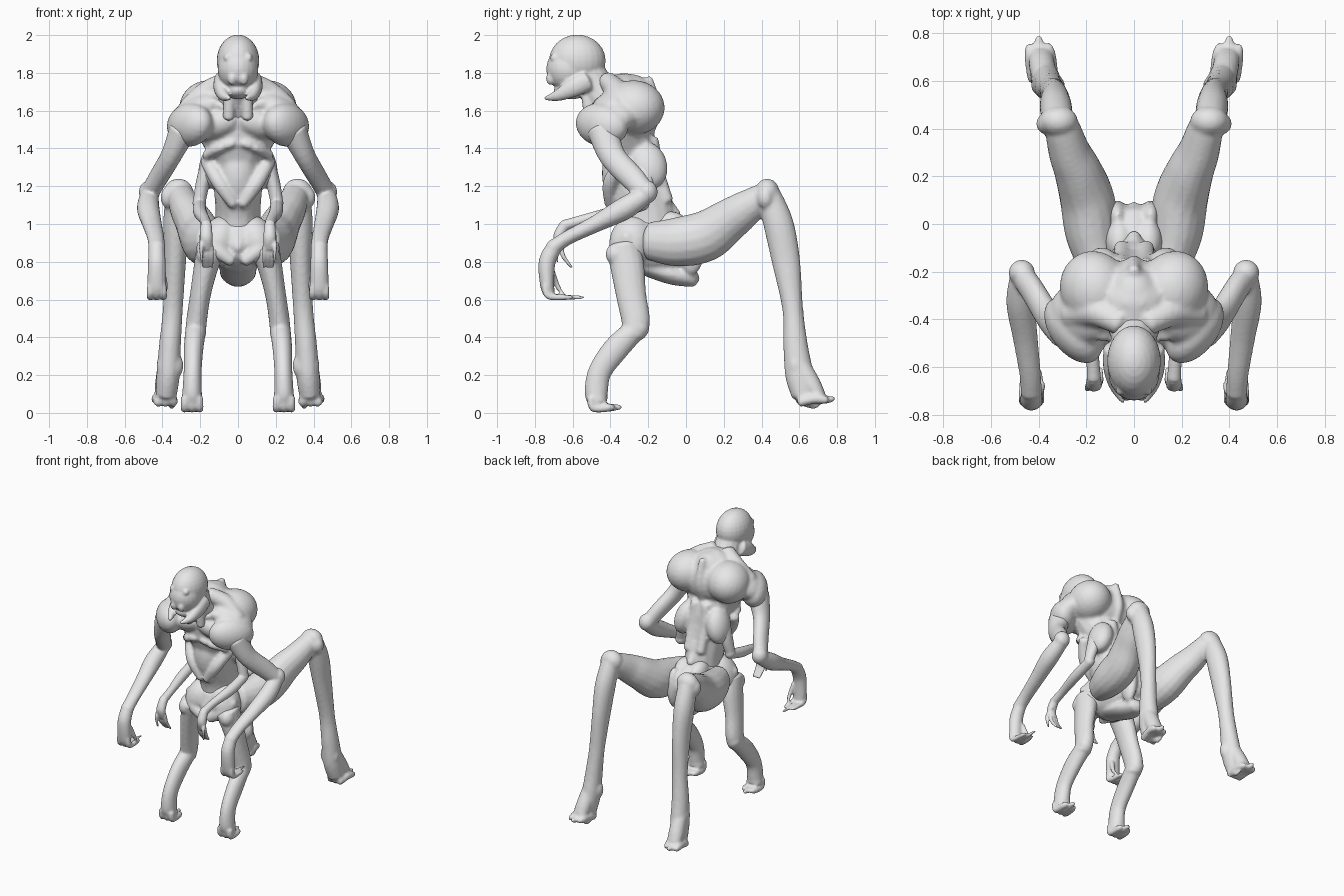
import bpy, bmesh, math
from mathutils import Vector, Matrix, Euler

skin = bpy.data.materials.new("pale grey skin")
skin.diffuse_color = (0.8, 0.8, 0.8, 1)


def spline(p, n=5):
    """Catmull-Rom resampling of (x, y, z, half width, half depth) stations."""
    out = []
    for i in range(len(p) - 1):
        a, b, c, d = p[max(i - 1, 0)], p[i], p[i + 1], p[min(i + 2, len(p) - 1)]
        for k in range(n):
            t = k / n
            out.append([0.5 * (2 * B + (C - A) * t + (2 * A - 5 * B + 4 * C - D) * t * t
                               + (3 * B - A - 3 * C + D) * t ** 3) for A, B, C, D in zip(a, b, c, d)])
    return out + [list(p[-1])]


def tube(bm, *stations, sides=16):
    """Elliptical loft; half width lies along x, half depth across the path."""
    p = spline([s if len(s) == 5 else (*s, s[3]) for s in stations])
    pos = [Vector(q[:3]) for q in p]
    rings = []
    for i, q in enumerate(p):
        t = (pos[min(i + 1, len(p) - 1)] - pos[max(i - 1, 0)]).normalized()
        u = Vector((1, 0, 0)) if abs(t.x) < 0.9 else Vector((0, 1, 0))
        u = (u - t * u.dot(t)).normalized()
        v = t.cross(u)
        w, d = max(q[3], 0.004), max(q[4], 0.004)
        rings.append([bm.verts.new(pos[i] + u * w * math.cos(a) + v * d * math.sin(a))
                      for a in (2 * math.pi * k / sides for k in range(sides))])
        if i in (0, len(p) - 1):
            tip = bm.verts.new(pos[i] + t * min(w, d) * (0.6 if i else -0.6))
            if i == 0:
                first = tip
            else:
                for k in range(sides):
                    bm.faces.new((tip, rings[-1][k], rings[-1][(k + 1) % sides]))
    for k in range(sides):
        j = (k + 1) % sides
        bm.faces.new((first, rings[0][j], rings[0][k]))
        for r, s in zip(rings, rings[1:]):
            bm.faces.new((r[k], r[j], s[j], s[k]))


def blob(bm, c, r, rot=(0, 0, 0)):
    m = Matrix.Translation(c) @ Euler([math.radians(a) for a in rot]).to_matrix().to_4x4() @ Matrix.Diagonal((*r, 1))
    bmesh.ops.create_uvsphere(bm, u_segments=24, v_segments=14, radius=1, matrix=m)


def part(name, build, voxel, smooth=2):
    """Build the right half, mirror it, and fuse the muscles into one skin."""
    bm = bmesh.new()
    build(bm)
    bmesh.ops.recalc_face_normals(bm, faces=bm.faces)
    me = bpy.data.meshes.new(name)
    bm.to_mesh(me)
    bm.free()
    me.materials.append(skin)
    me.polygons.foreach_set("use_smooth", [True] * len(me.polygons))
    ob = bpy.data.objects.new(name, me)
    bpy.context.collection.objects.link(ob)
    mir = ob.modifiers.new("Mirror", 'MIRROR')
    mir.use_mirror_merge = False
    rm = ob.modifiers.new("Fuse", 'REMESH')
    rm.mode, rm.voxel_size, rm.use_smooth_shade = 'VOXEL', voxel, True
    sm = ob.modifiers.new("Soften", 'SMOOTH')
    sm.factor, sm.iterations = 0.5, smooth


def torso(bm):
    tube(bm, (0, -.2, .9, .13, .16), (0, -.22, 1.06, .12, .16), (0, -.27, 1.2, .13, .155),
         (0, -.29, 1.35, .15, .15), (0, -.33, 1.48, .22, .15), (0, -.32, 1.6, .24, .175),
         (0, -.36, 1.69, .17, .14), (0, -.4, 1.74, .1, .09))
    blob(bm, (.16, -.28, 1.615), (.15, .17, .145), (0, 25, -20))      # shoulder blade
    blob(bm, (.255, -.445, 1.525), (.16, .095, .115), (0, 8, 53))     # deltoid
    blob(bm, (.21, -.37, 1.6), (.16, .13, .085), (0, 28, 0))          # shoulder bridge
    blob(bm, (.115, -.43, 1.53), (.14, .085, .08), (0, 15, 15))       # chest muscle
    blob(bm, (.13, -.2, 1.31), (.075, .1, .13), (15, -15, 0))         # lower shoulder blade
    blob(bm, (0, -.31, 1.71), (.1, .13, .085))                        # neck hump
    tube(bm, (.02, -.48, 1.58, .02), (.12, -.47, 1.64, .025), (.23, -.42, 1.65, .025))  # collar bone
    tube(bm, (.05, -.42, 1.76, .05), (.16, -.37, 1.7, .06), (.26, -.38, 1.61, .06))    # trapezius
    tube(bm, (.02, -.47, 1.43, .02), (.1, -.45, 1.4, .025), (.17, -.37, 1.36, .025))   # rib arch
    tube(bm, (.17, -.33, 1.34, .035), (.1, -.4, 1.22, .04), (.02, -.4, 1.1, .03))      # belly V
    blob(bm, (0, -.36, 1.27), (.1, .085, .17))
    tube(bm, (.05, -.1, 1.12, .035), (.05, -.15, 1.28, .035), (.045, -.18, 1.45, .035))  # back muscle
    tube(bm, (0, -.2, 1.77, .025), (0, -.16, 1.6, .03), (0, -.2, 1.46, .03), (0, -.16, 1.3, .03),
         (0, -.12, 1.15, .03), (0, -.05, 1.04, .03))                  # spine


def pelvis(bm):
    tube(bm, (0, -.36, .88, .09, .1), (0, -.29, .89, .15, .15), (0, -.15, .9, .16, .16),
         (0, -.02, .9, .12, .14), (0, .06, .9, .06, .09))
    tube(bm, (0, -.25, .79, .1, .05), (0, -.08, .735, .095, .055), (0, .05, .71, .06, .045))
    blob(bm, (.1, -.29, .91), (.1, .115, .14), (-15, -20, 0))         # hip
    tube(bm, (.03, -.38, .8, .03), (.12, -.37, .87, .04), (.18, -.3, .94, .035))
    blob(bm, (.06, -.07, .99), (.06, .09, .075), (-20, 0, 0))         # rump
    blob(bm, (.07, .03, .88), (.045, .07, .15))


def head(bm):
    blob(bm, (0, -.575, 1.865), (.113, .15, .137))
    blob(bm, (0, -.62, 1.82), (.108, .12, .12))
    tube(bm, (0, -.38, 1.6, .13, .12), (0, -.46, 1.7, .1, .1), (0, -.53, 1.8, .09, .1))
    tube(bm, (.045, -.53, 1.72, .03), (.05, -.51, 1.56, .03))         # neck cord
    blob(bm, (.055, -.695, 1.88), (.022, .024, .024))                 # eye
    blob(bm, (.03, -.715, 1.77), (.026, .026, .035))                  # nose lobe
    tube(bm, (.088, -.52, 1.76, .04, .055), (.095, -.6, 1.72, .034, .05),
         (.075, -.68, 1.68, .028, .03), (.045, -.745, 1.665, .01))    # mandible
    blob(bm, (0, -.61, 1.71), (.07, .09, .05))


def big_arm(bm):
    tube(bm, (.29, -.44, 1.5, .075, .085), (.355, -.39, 1.36, .055, .07),
         (.425, -.28, 1.24, .05, .065), (.465, -.22, 1.17, .05, .055))
    blob(bm, (.47, -.205, 1.17), (.055, .055, .06))
    tube(bm, (.47, -.22, 1.15, .05, .05), (.475, -.33, 1.08, .06, .06),
         (.455, -.48, 1.0, .052, .045), (.435, -.63, .925, .045, .038), (.43, -.71, .87, .045, .042))
    tube(bm, (.43, -.69, .89, .042), (.43, -.735, .8, .047, .045), (.43, -.735, .68, .05, .038),
         (.43, -.725, .635, .045, .032))                              # hooked hand
    for dx in (-.033, 0, .033):                                       # fingers
        tube(bm, (.43 + dx, -.745, .68, .018), (.43 + dx * 1.1, -.73, .62, .018),
             (.43 + dx, -.64, .612, .015), (.43 + dx * .9, -.54 - .06 * abs(dx) / .033, .612, .008))
    tube(bm, (.4, -.71, .75, .016), (.385, -.68, .67, .014), (.39, -.65, .63, .008))


def small_arm(bm):
    tube(bm, (.15, -.22, 1.33, .045, .06), (.185, -.22, 1.22, .038, .05), (.205, -.23, 1.12, .034, .036))
    blob(bm, (.205, -.23, 1.11), (.036, .038, .04))
    tube(bm, (.205, -.24, 1.1, .034), (.2, -.38, 1.06, .036), (.175, -.55, 1.02, .028),
         (.168, -.65, .99, .03))
    tube(bm, (.168, -.645, .99, .03), (.168, -.675, .93, .034, .028), (.165, -.66, .87, .03, .02))
    for dx in (-.022, 0, .022):
        tube(bm, (.165 + dx, -.665, .89, .013), (.163 + dx * 1.1, -.65, .83, .012),
             (.16 + dx, -.605, .77, .007))
    tube(bm, (.185, -.65, .94, .013), (.195, -.69, .88, .012), (.19, -.68, .8, .007))


def front_leg(bm):
    tube(bm, (.14, -.33, .88, .08, .09), (.17, -.31, .77, .065, .09), (.2, -.29, .62, .055, .08),
         (.22, -.265, .48, .055, .075), (.225, -.28, .41, .055, .06))
    blob(bm, (.225, -.25, .45), (.052, .055, .06))
    blob(bm, (.17, -.37, .84), (.05, .055, .06))
    tube(bm, (.225, -.28, .43, .055, .06), (.235, -.37, .34, .052, .068), (.24, -.455, .22, .048, .062),
         (.243, -.475, .11, .052, .062), (.243, -.465, .055, .058, .052))
    for dx in (-.036, 0, .036):                                       # toes
        tube(bm, (.243 + dx, -.5, .08, .024), (.243 + dx * 1.1, -.49, .026, .021),
             (.243 + dx, -.41, .028, .022), (.243 + dx * .8, -.345 - abs(dx), .03, .013))


def hind_leg(bm):
    tube(bm, (.14, -.2, .91, .08, .1), (.175, -.05, .905, .11, .13), (.195, .1, .935, .115, .135),
         (.235, .22, 1.015, .1, .115), (.27, .3, 1.07, .088, .1), (.3, .4, 1.14, .075, .075),
         (.315, .43, 1.17, .065, .06))
    blob(bm, (.315, .43, 1.165), (.08, .065, .075))
    blob(bm, (.365, .42, 1.14), (.045, .045, .06))                    # knee
    tube(bm, (.32, .44, 1.15, .065), (.328, .49, 1.0, .068, .08), (.333, .53, .8, .058, .075),
         (.345, .565, .55, .053, .055), (.36, .58, .36, .058, .065), (.37, .6, .2, .062, .075),
         (.38, .62, .09, .055, .06))
    tube(bm, (.37, .58, .3, .05), (.385, .66, .15, .055), (.39, .71, .085, .05, .035))  # instep
    blob(bm, (.36, .58, .25), (.072, .05, .08))                       # ankle
    for dx in (-.038, 0, .038):                                       # toes
        tube(bm, (.382 + dx, .6, .055, .025), (.39 + dx * 1.1, .68, .075, .026),
             (.397 + dx, .735, .07, .023), (.4 + dx * .8, .785 - abs(dx), .075, .014))
    tube(bm, (.36, .6, .08, .03), (.35, .66, .04, .018), (.35, .7, .035, .01))


part("torso", torso, 0.013, 1)
part("pelvis", pelvis, 0.013)
part("head", head, 0.0085)
part("large_arms", big_arm, 0.009)
part("small_arms", small_arm, 0.007)
part("front_legs", front_leg, 0.01)
part("hind_legs", hind_leg, 0.0115)
